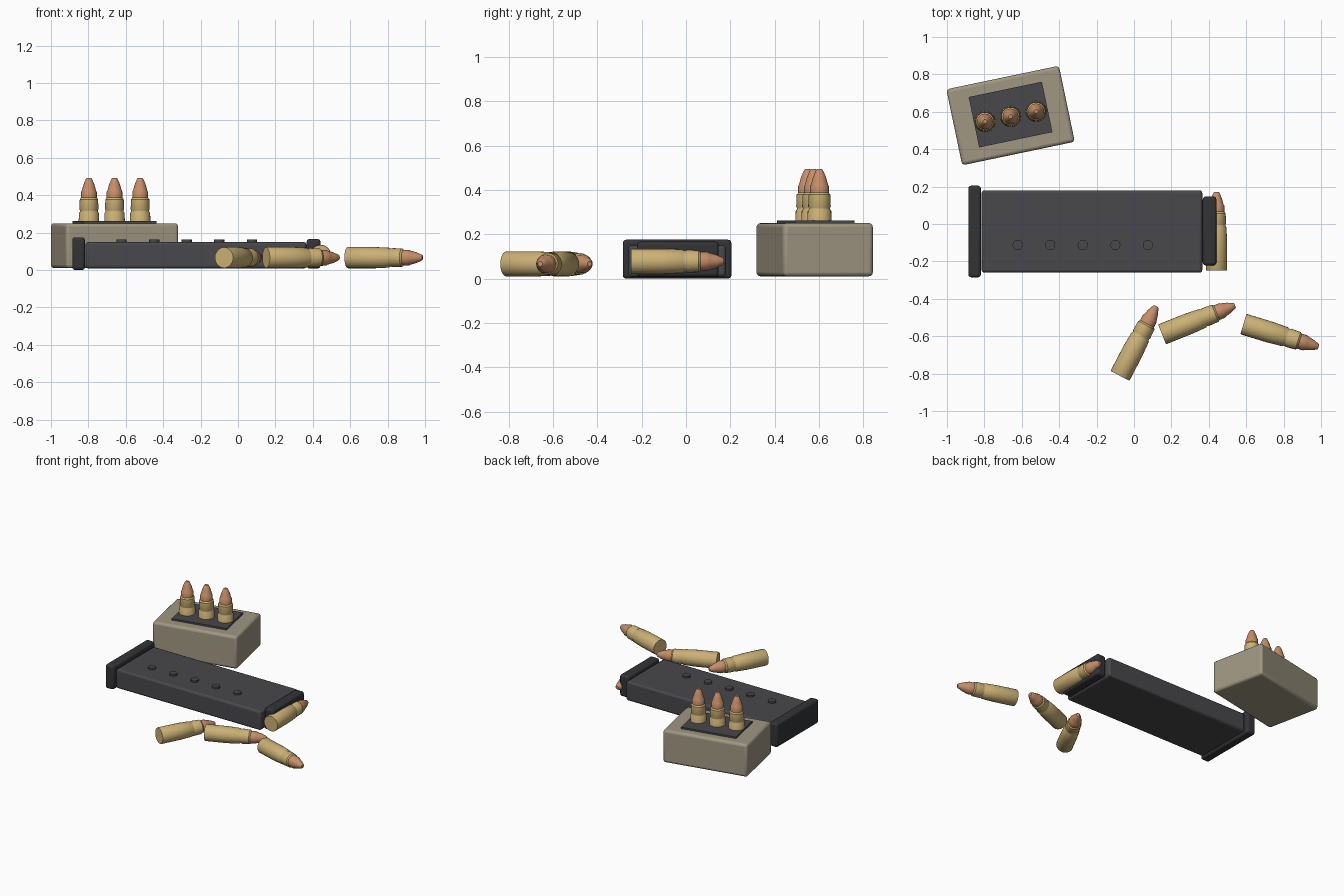
import bpy, math
from mathutils import Matrix, Vector

old = bpy.data.objects.get("Cube")
if old:
    bpy.data.objects.remove(old, do_unlink=True)


def material(name, rgb):
    m = bpy.data.materials.new(name)
    m.use_nodes = True
    color = (*rgb, 1)
    m.diffuse_color = color
    m.node_tree.nodes["Principled BSDF"].inputs["Base Color"].default_value = color
    return m


GUNMETAL = material("gunmetal", (0.065, 0.065, 0.072))
BLACK = material("dark trim", (0.033, 0.034, 0.037))
TAN = material("tan box", (0.35, 0.31, 0.225))
BRASS = material("brass", (0.60, 0.44, 0.18))
COPPER = material("copper", (0.56, 0.27, 0.14))


def finish(obj, mats):
    for m in mats:
        obj.data.materials.append(m)
    bpy.ops.object.select_all(action='DESELECT')
    obj.select_set(True)
    bpy.context.view_layer.objects.active = obj
    bpy.ops.object.shade_smooth_by_angle(angle=math.radians(35))


def block(name, center, size, mat, bevel=0.015, turn=0):
    bpy.ops.mesh.primitive_cube_add(size=1, location=center)
    obj = bpy.context.object
    obj.name = name
    obj.scale = size
    bpy.ops.object.transform_apply(location=False, rotation=False, scale=True)
    obj.rotation_euler.z = turn
    if bevel:
        mod = obj.modifiers.new("rounded edges", 'BEVEL')
        mod.width = bevel
        mod.segments = 3
    finish(obj, [mat])
    return obj


# Cartridge outline as (radius, distance from base); copper starts at the mouth
PROFILE = [(0, 0), (0.055, 0), (0.057, 0.004), (0.057, 0.15), (0.053, 0.232),
           (0.048, 0.24), (0.048, 0.246), (0.051, 0.252), (0.049, 0.305),
           (0.042, 0.314), (0.042, 0.345), (0.038, 0.352), (0.029, 0.385),
           (0.016, 0.415), (0.011, 0.42), (0, 0.42)]
MOUTH = 9


def cartridge(name, base, direction, sides=24):
    verts, faces, tints = [], [], []
    for r, h in PROFILE:
        for i in range(sides):
            a = math.tau * i / sides
            verts.append((r * math.cos(a), r * math.sin(a), h))
    for ring in range(1, len(PROFILE) - 2):
        for i in range(sides):
            j = (i + 1) % sides
            a, b = ring * sides, (ring + 1) * sides
            faces.append((a + i, a + j, b + j, b + i))
            tints.append(int(ring >= MOUTH))
    # Flat caps
    faces.append(tuple(reversed(range(sides, 2 * sides))))
    top = (len(PROFILE) - 2) * sides
    faces.append(tuple(range(top, top + sides)))
    tints += [0, 1]
    mesh = bpy.data.meshes.new(name)
    # Drop the axis rings, which the caps replace
    faces = [tuple(v - sides for v in f) for f in faces]
    mesh.from_pydata(verts[sides:-sides], [], faces)
    obj = bpy.data.objects.new(name, mesh)
    bpy.context.collection.objects.link(obj)
    spin = Vector(direction).to_track_quat('Z', 'Y').to_matrix().to_4x4()
    obj.matrix_world = Matrix.Translation(base) @ spin
    finish(obj, [BRASS, COPPER])
    for p, t in zip(mesh.polygons, tints):
        p.material_index = t


# Magazine lying flat
block("magazine_body", (-0.225, -0.04, 0.079), (1.18, 0.44, 0.142), GUNMETAL)
block("magazine_base_plate", (-0.852, -0.04, 0.0875), (0.067, 0.49, 0.175), BLACK)
block("magazine_lip", (0.404, -0.037, 0.087), (0.073, 0.368, 0.158), BLACK)

# Row of round studs on the magazine
for i in range(5):
    bpy.ops.mesh.primitive_cylinder_add(vertices=24, radius=0.027, depth=0.04,
                                        location=(-0.622 + 0.174 * i, -0.112, 0.143))
    bpy.context.object.name = f"magazine_stud_{i + 1}"
    finish(bpy.context.object, [GUNMETAL])

# Box with a dark insert
TURN = math.radians(11.8)
block("ammo_box", (-0.66, 0.58, 0.13), (0.615, 0.415, 0.24), TAN, 0.018, TURN)
block("box_insert", (-0.66, 0.585, 0.251), (0.40, 0.275, 0.022), GUNMETAL, 0, TURN)

# Cartridges standing in the box
for i in (-1, 0, 1):
    cartridge(f"standing_cartridge_{i + 2}",
              (-0.66 + 0.137 * i, 0.575 + 0.027 * i, 0.073), (0, 0, 1))

# Loose cartridges and the one at the magazine mouth
cartridge("magazine_cartridge", (0.441, -0.248, 0.078), (0, 1, 0))
LOOSE = [((-0.075, -0.812), (0.195, 0.375)),
         ((0.15, -0.59), (0.39, 0.155)),
         ((0.585, -0.535), (0.41, -0.125))]
for i, ((x, y), (dx, dy)) in enumerate(LOOSE):
    cartridge(f"loose_cartridge_{i + 1}", (x, y, 0.066), (dx, dy, 0))
